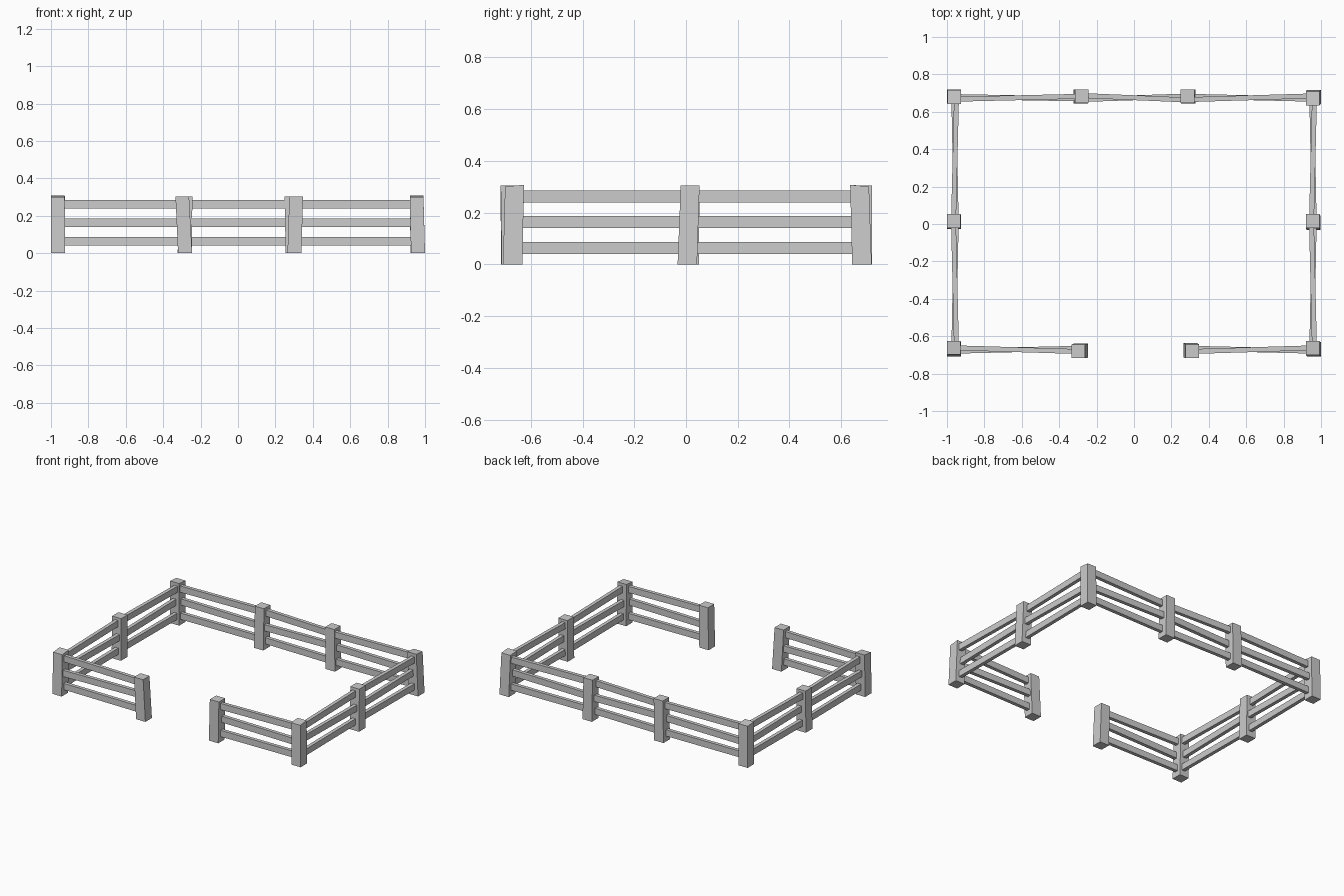
import bpy, bmesh
from mathutils import Vector

if "Cube" in bpy.data.objects:
    bpy.data.objects.remove(bpy.data.objects["Cube"])

HALF = 0.0375   # half width of a post


def hexa(name, corners):
    """Box from 8 corners: four at one end, four at the other."""
    bm = bmesh.new()
    v = [bm.verts.new(c) for c in corners]
    bm.faces.new(v[:4])
    bm.faces.new(v[4:])
    for i in range(4):
        j = (i + 1) % 4
        bm.faces.new((v[i], v[j], v[4 + j], v[4 + i]))
    bmesh.ops.recalc_face_normals(bm, faces=bm.faces)
    me = bpy.data.meshes.new(name)
    bm.to_mesh(me)
    bm.free()
    ob = bpy.data.objects.new(name, me)
    bpy.context.collection.objects.link(ob)


def post(name, base, top, slope):
    """Leaning square post; the top tilts a little along x and y."""
    ring = [(-HALF, -HALF), (HALF, -HALF), (HALF, HALF), (-HALF, HALF)]
    low = [(base[0] + x, base[1] + y, 0) for x, y in ring]
    high = [(top[0] + x * 0.97, top[1] + y * 0.97,
             0.304 + slope[0] * x + slope[1] * y) for x, y in ring]
    hexa(name, low + high)


def rail(name, a, b, z, yaw):
    """Thin board between two posts, turned slightly in plan."""
    a, b = Vector((*a, z)), Vector((*b, z))
    side = Vector((0, 0, 1)).cross((b - a).normalized())
    up = Vector((0, 0, 0.023))
    corners = []
    for p, shift in ((a, yaw), (b, -yaw)):
        for s, t in ((-1, -1), (1, -1), (1, 1), (-1, 1)):
            corners.append(p + side * (shift + s * 0.013) + up * t)
    hexa(name, corners)


# posts in order from the left side of the gate round to the right side
posts = [
    ("gate_post_left", (-.283, -.677), (-.298, -.681), (0, 0)),
    ("corner_post_front_left", (-.9625, -.670), (-.963, -.662), (0, .1)),
    ("side_post_left", (-.9625, .012), (-.963, .016), (0, 0)),
    ("corner_post_back_left", (-.9625, .682), (-.961, .679), (0, -.08)),
    ("back_post_left", (-.285, .682), (-.280, .683), (0, 0)),
    ("back_post_right", (.292, .682), (.286, .683), (0, 0)),
    ("corner_post_back_right", (.9625, .680), (.955, .671), (0, -.08)),
    ("side_post_right", (.960, .005), (.955, .016), (0, 0)),
    ("corner_post_front_right", (.9625, -.670), (.955, -.663), (0, .1)),
    ("gate_post_right", (.302, -.675), (.311, -.680), (0, 0)),
]
for p in posts:
    post(*p)

# three rails in each bay between neighbouring posts
line_y, line_x = 0.672, 0.957
rail_ends = [(-.29, -line_y), (-line_x, -line_y), (-line_x, .01), (-line_x, line_y + .003),
             (-.28, line_y + .003), (.29, line_y + .003), (line_x, line_y + .003),
             (line_x, .01), (line_x, -line_y), (.30, -line_y)]
top_yaw = [.010, -.008, .008, -.008, .012, -.010, .008, -.008, -.010]
for i, yaw in enumerate(top_yaw):
    for k, z in enumerate((0.063, 0.163, 0.262)):
        rail(f"rail_{i + 1}_{k + 1}", rail_ends[i], rail_ends[i + 1], z,
             -yaw * 0.8 if k == 1 else yaw * (0.4 if k == 0 else 1))
